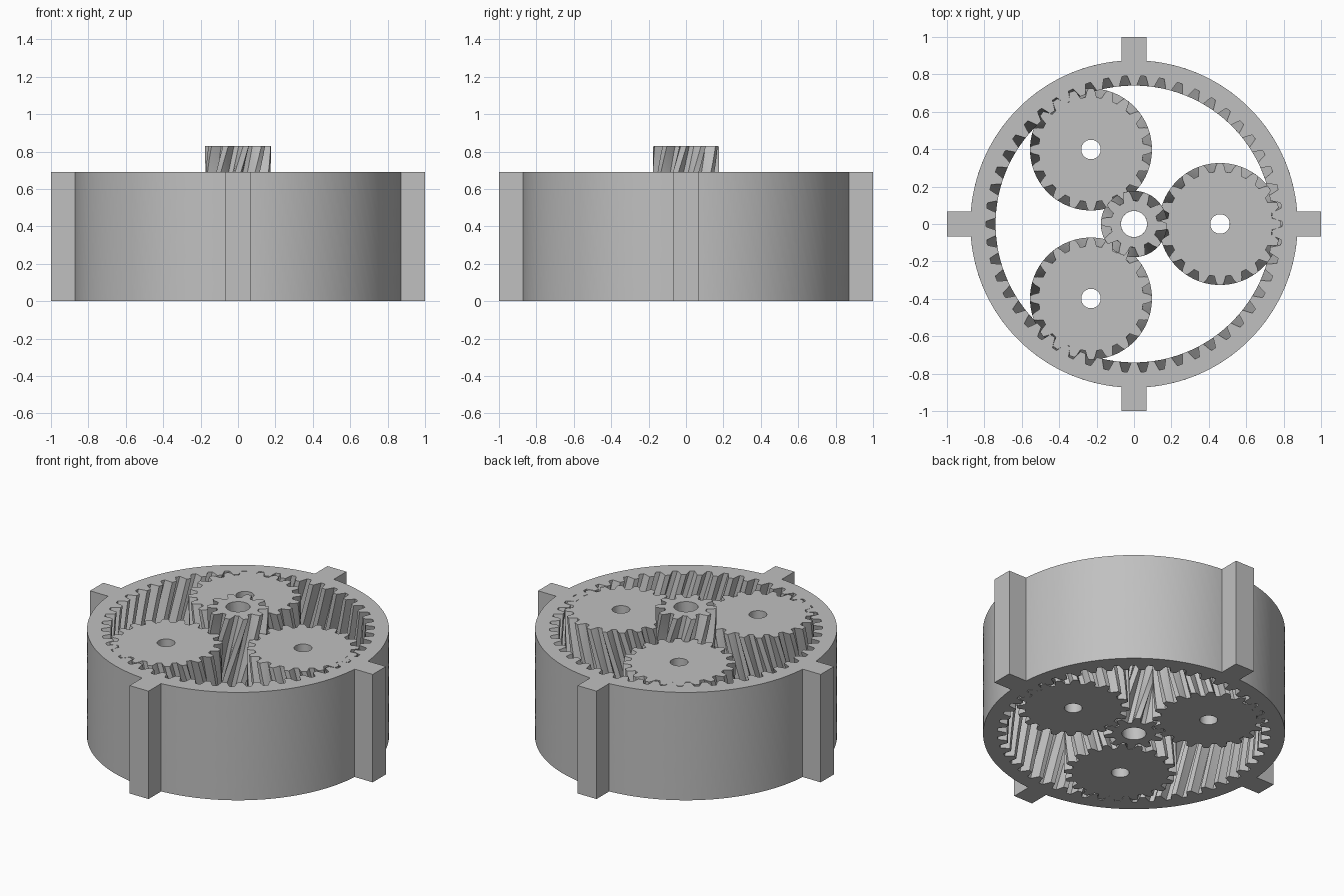
import bpy, bmesh, math
from math import cos, sin, pi, radians, tan

if "Cube" in bpy.data.objects:
    bpy.data.objects.remove(bpy.data.objects["Cube"])

HEIGHT = 0.69
SUN_HEIGHT = 0.83
CENTRES = 0.46                      # sun axis to planet axis
SUN_TEETH, PLANET_TEETH, RING_TEETH = 10, 20, 50
MODULE = CENTRES / (SUN_TEETH + PLANET_TEETH)   # pitch radius per tooth
LEAN = tan(radians(15))             # helix slope

grey = bpy.data.materials.new("light_grey")
grey.use_nodes = True
grey.diffuse_color = (0.53, 0.53, 0.53, 1)
grey.node_tree.nodes["Principled BSDF"].inputs["Base Color"].default_value = grey.diffuse_color


def finish(bm, name):
    bmesh.ops.recalc_face_normals(bm, faces=bm.faces)
    mesh = bpy.data.meshes.new(name)
    bm.to_mesh(mesh)
    bm.free()
    mesh.materials.append(grey)
    obj = bpy.data.objects.new(name, mesh)
    bpy.context.collection.objects.link(obj)
    bpy.ops.object.select_all(action='DESELECT')
    obj.select_set(True)
    bpy.context.view_layer.objects.active = obj
    bpy.ops.object.shade_smooth_by_angle(angle=radians(25))
    return obj


def tooth_profile(teeth, low, high, phase):
    """Polar points (angle, radius) of a toothed outline; phase is a tooth centre."""
    mid = teeth * MODULE
    flank = [(-0.34, low), (-0.24, mid), (-0.14, high), (0.14, high), (0.24, mid), (0.34, low)]
    pitch = 2 * pi / teeth
    return [(phase + (k + a) * pitch, r) for k in range(teeth) for a, r in flank]


def helical_gear(name, profile, plain_radius, height, rate, centre=(0, 0), layers=24):
    """Sweep a toothed outline and a plain circle upwards, twisting about the axis."""
    bm = bmesh.new()
    n = len(profile)

    def loop(points, z):
        turn = rate * (z - HEIGHT)
        return [bm.verts.new((centre[0] + r * cos(a + turn),
                              centre[1] + r * sin(a + turn), z)) for a, r in points]

    def bridge(one, two):
        for i in range(n):
            j = (i + 1) % n
            bm.faces.new((one[i], one[j], two[j], two[i]))

    circle = [(a, plain_radius) for a, r in profile]
    levels = [height * k / layers for k in range(layers + 1)]
    toothed = [loop(profile, z) for z in levels]
    plain = [loop(circle, z) for z in levels]
    for k in range(layers):
        bridge(toothed[k], toothed[k + 1])
        bridge(plain[k], plain[k + 1])
    bridge(toothed[0], plain[0])
    bridge(toothed[-1], plain[-1])
    return finish(bm, name)


# Sun gear, standing proud of the rest
helical_gear("sun_gear", tooth_profile(SUN_TEETH, 0.125, 0.177, pi / SUN_TEETH),
             0.07, SUN_HEIGHT, LEAN / (SUN_TEETH * MODULE))

# Three planet gears
for k in range(3):
    a = k * 2 * pi / 3
    helical_gear(f"planet_gear_{k + 1}", tooth_profile(PLANET_TEETH, 0.28, 0.326, 0),
                 0.052, HEIGHT, -LEAN / (PLANET_TEETH * MODULE),
                 (CENTRES * cos(a), CENTRES * sin(a)))

# Ring gear, teeth inside and plain outside
helical_gear("ring_gear", tooth_profile(RING_TEETH, 0.74, 0.792, 0),
             0.875, HEIGHT, -LEAN / (RING_TEETH * MODULE))

# Four mounting lugs around the ring
INNER, HALF = 0.872, 0.067
for k, side in enumerate(("left", "back", "right", "front")):
    bm = bmesh.new()
    bmesh.ops.create_cube(bm, size=1)
    for v in bm.verts:
        v.co.x = 1 if v.co.x > 0 else INNER
        v.co.y *= 2 * HALF
        v.co.z = (v.co.z + 0.5) * HEIGHT
    lug = finish(bm, f"lug_{side}")
    lug.rotation_euler.z = k * pi / 2
